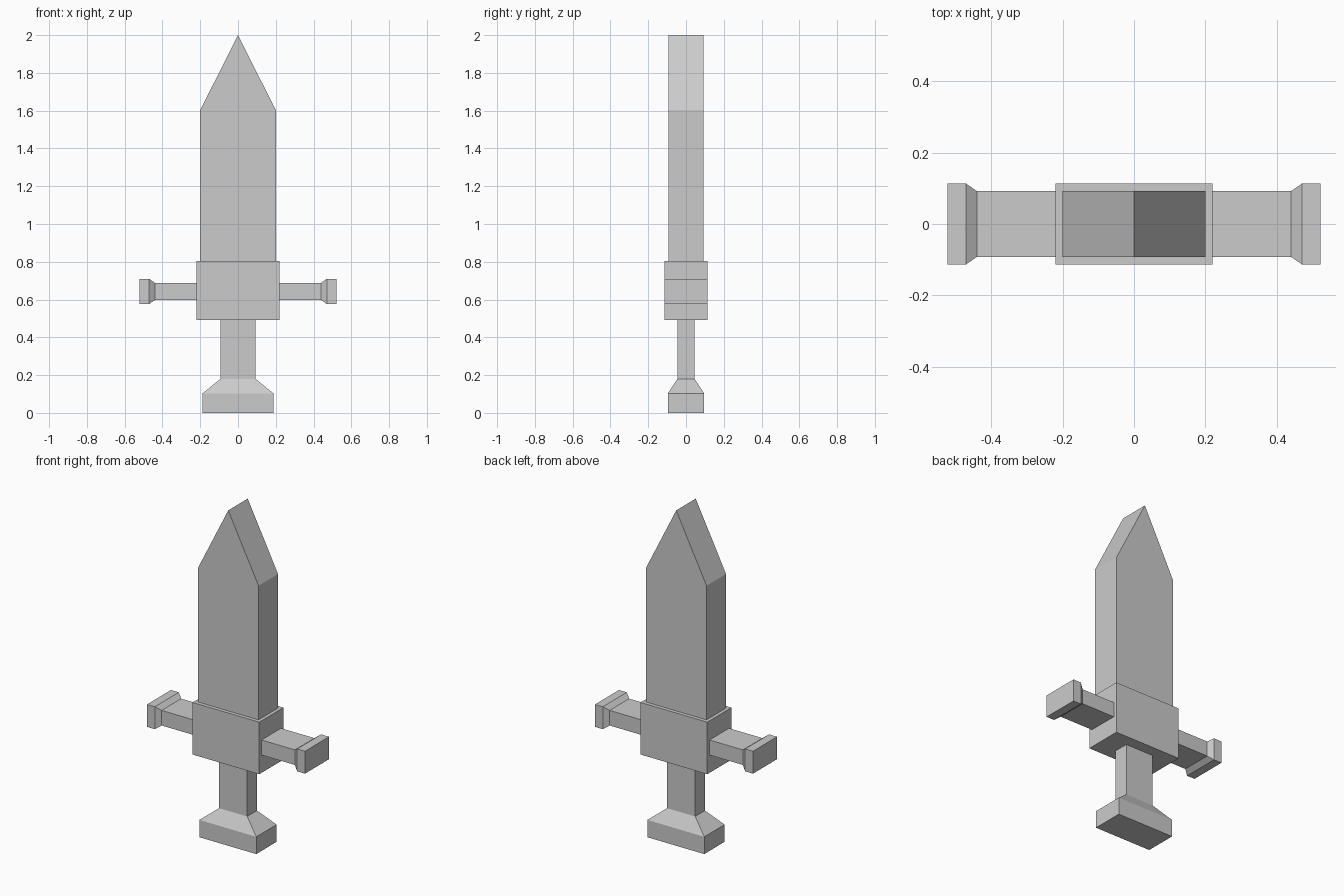
import bpy, bmesh
from mathutils import Vector

if "Cube" in bpy.data.objects:
    bpy.data.objects.remove(bpy.data.objects["Cube"])


def loft(name, rings, axis="z", cap_start=False, cap_end=False, sign=1):
    """Skin rectangular rings given as (position along axis, half a, half b, centre b)."""
    bm = bmesh.new()
    loops = []
    for t, a, b, c in rings:
        loop = []
        for sa, sb in ((-1, -1), (1, -1), (1, 1), (-1, 1)):
            if axis == "z":                      # a = x, b = y
                co = Vector((sa * a, sb * b + c, t))
            else:                                # a = y, b = z
                co = Vector((sign * t, sa * a, sb * b + c))
            loop.append(bm.verts.new(co))
        loops.append(loop)
    for lo, hi in zip(loops, loops[1:]):
        for i in range(4):
            j = (i + 1) % 4
            bm.faces.new((lo[i], lo[j], hi[j], hi[i]))
    if cap_start:
        bm.faces.new(loops[0][::-1])
    if cap_end:
        bm.faces.new(loops[-1])
    if sign < 0:
        bmesh.ops.reverse_faces(bm, faces=bm.faces[:])
    # Collapses the blade's zero-width last ring into a ridge
    bmesh.ops.remove_doubles(bm, verts=bm.verts[:], dist=1e-5)
    mesh = bpy.data.meshes.new(name)
    bm.to_mesh(mesh)
    bm.free()
    obj = bpy.data.objects.new(name, mesh)
    bpy.context.collection.objects.link(obj)
    return obj


# Pommel: block with a taper up to the grip
loft("pommel", [(0, 0.188, 0.096, 0), (0.103, 0.188, 0.096, 0),
                (0.18, 0.093, 0.046, 0)], cap_start=True)

# Grip
loft("grip", [(0.18, 0.093, 0.046, 0), (0.492, 0.093, 0.046, 0)])

# Guard block, with openings where the grip and blade meet it
loft("guard_block", [(0.492, 0.093, 0.046, 0), (0.492, 0.22, 0.114, 0),
                     (0.803, 0.22, 0.114, 0), (0.803, 0.2, 0.092, 0)])

# Cross-guard arms with flared ends
for side, sign in (("right", 1), ("left", -1)):
    loft("guard_arm_" + side,
         [(0.22, 0.092, 0.045, 0.643), (0.44, 0.092, 0.045, 0.643),
          (0.47, 0.113, 0.067, 0.643), (0.522, 0.113, 0.067, 0.643)],
         axis="x", cap_end=True, sign=sign)

# Blade, ending in a ridge that runs front to back
loft("blade", [(0.803, 0.2, 0.092, 0), (1.603, 0.2, 0.092, 0),
               (2.0, 0, 0.092, 0)])
# Front and back of the tip are triangles once the last ring collapses
